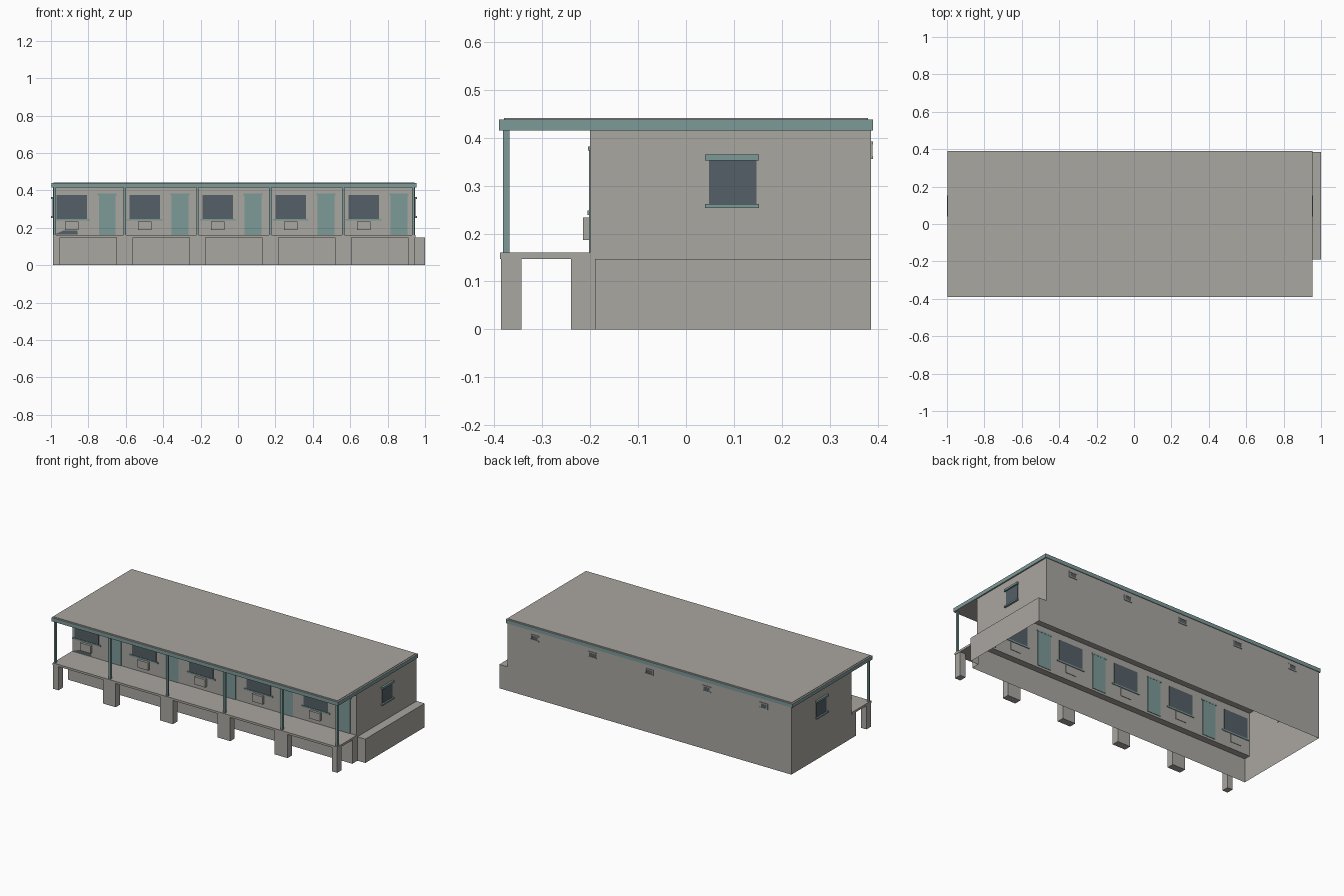
import bpy, bmesh
from mathutils import Vector

cube = bpy.data.objects.get("Cube")
if cube:
    bpy.data.objects.remove(cube, do_unlink=True)


def material(name, rgb):
    m = bpy.data.materials.new(name)
    m.use_nodes = True
    m.diffuse_color = (*rgb, 1)
    bsdf = m.node_tree.nodes["Principled BSDF"]
    bsdf.inputs["Base Color"].default_value = (*rgb, 1)
    bsdf.inputs["Roughness"].default_value = 0.9
    return m


stone = material("warm_grey", (0.40, 0.385, 0.355))
teal = material("dusty_teal", (0.20, 0.32, 0.31))
slate = material("slate_glass", (0.09, 0.115, 0.135))


def finish(name, bm, *mats):
    mesh = bpy.data.meshes.new(name)
    bm.to_mesh(mesh)
    bm.free()
    for m in mats:
        mesh.materials.append(m)
    ob = bpy.data.objects.new(name, mesh)
    bpy.context.collection.objects.link(ob)
    return ob


def box(name, xs, ys, zs, mat, side_mat=None):
    """Box from its x, y and z ranges; side_mat colours the upright faces."""
    bm = bmesh.new()
    bmesh.ops.create_cube(bm, size=1)
    for v in bm.verts:
        v.co = Vector([r[0] if c < 0 else r[1] for c, r in zip(v.co, (xs, ys, zs))])
    bm.normal_update()
    if side_mat:
        for f in bm.faces:
            f.material_index = int(abs(f.normal.z) < 0.5)
    return finish(name, bm, *[m for m in (mat, side_mat) if m])


def walls(name, outline, z0, z1, mat):
    """Upright wall shell over a footprint, open above and below."""
    bm = bmesh.new()
    low = [bm.verts.new((x, y, z0)) for x, y in outline]
    high = [bm.verts.new((x, y, z1)) for x, y in outline]
    n = len(outline)
    for i in range(n):
        j = (i + 1) % n
        bm.faces.new((low[i], low[j], high[j], high[i]))
    return finish(name, bm, mat)


def around(c, width):
    return (c - width / 2, c + width / 2)


# Overall layout
LEFT, RIGHT, FRONT, BACK = -0.988, 0.946, -0.20, 0.386
FLOOR, DECK, EAVES = 0.147, 0.16, 0.415
BAY, MIDDLE = 0.39, -0.0215
centres = [MIDDLE + BAY * (i - 2) for i in range(5)]

# Hollow foundation with a ledge beyond one end
walls("foundation", [(LEFT, -0.24), (RIGHT, -0.24), (RIGHT, -0.19),
                     (1.0, -0.19), (1.0, BACK), (LEFT, BACK)], 0, FLOOR, stone)
box("foundation_ledge", (RIGHT, 1.0), (-0.19, BACK), (FLOOR - 0.002, FLOOR), stone)

# Room block, porch deck and roof
walls("building_walls", [(LEFT, FRONT), (RIGHT, FRONT), (RIGHT, BACK), (LEFT, BACK)],
      FLOOR, EAVES, stone)
box("porch_deck", (LEFT - 0.002, RIGHT + 0.002), (-0.388, FRONT), (FLOOR, DECK), stone)
box("roof_slab", (-0.997, 0.954), (-0.39, 0.39), (EAVES, 0.438), stone, teal)
box("roof_cover", (-0.987, 0.944), (-0.38, 0.38), (0.438, 0.441), stone)

# Porch posts and piers on the bay lines, cut short at the ends
for i in range(6):
    x = MIDDLE + BAY * (i - 2.5)
    px = min(max(x, LEFT + 0.008), RIGHT - 0.008)
    box("porch_post", around(px, 0.013), (-0.382, -0.369), (DECK, EAVES), teal)
    box("porch_pier", (max(x - 0.044, LEFT), min(x + 0.044, RIGHT)),
        (-0.386, -0.343), (0, FLOOR), stone)

# One room front per bay
for c in centres:
    wx, dx = c - 0.087, c + 0.102
    box("front_window", around(wx, 0.164), (-0.203, -0.197), (0.247, 0.375), slate)
    box("front_sill", around(wx, 0.192), (-0.206, -0.196), (0.239, 0.248), teal)
    box("wall_unit", around(wx, 0.072), (-0.215, -0.197), (0.187, 0.234), stone)
    box("room_door", around(dx, 0.09), (-0.203, -0.197), (DECK, 0.375), teal)
    box("door_lintel", around(dx, 0.102), (-0.205, -0.196), (0.373, 0.382), teal)
    # Small high vent on the back wall
    for z in (0.359, 0.389):
        box("vent_trim", around(c, 0.056), (BACK - 0.003, BACK + 0.004), around(z, 0.006), stone)
    for s in (-1, 1):
        box("vent_side", around(c + s * 0.023, 0.006), (BACK - 0.003, BACK + 0.003),
            (0.362, 0.386), stone)
    box("vent_glass", around(c, 0.04), (BACK - 0.002, BACK + 0.002), (0.362, 0.386), slate)

# Low dark patch at the foot of the first room's wall
bm = bmesh.new()
bm.faces.new([bm.verts.new((x, FRONT - 0.002, z)) for x, z in
              ((-0.982, 0.164), (-0.856, 0.164), (-0.86, 0.184), (-0.935, 0.184))])
finish("wall_patch", bm, slate)

# Window on each end wall
for x, s in ((LEFT, -1), (RIGHT, 1)):
    def out(d):
        return tuple(sorted((x - s * 0.003, x + s * d)))
    box("end_window", out(0.003), (0.048, 0.147), (0.26, 0.355), slate)
    box("end_lintel", out(0.012), (0.04, 0.152), (0.353, 0.365), teal)
    box("end_sill", out(0.012), (0.04, 0.152), (0.253, 0.262), teal)
